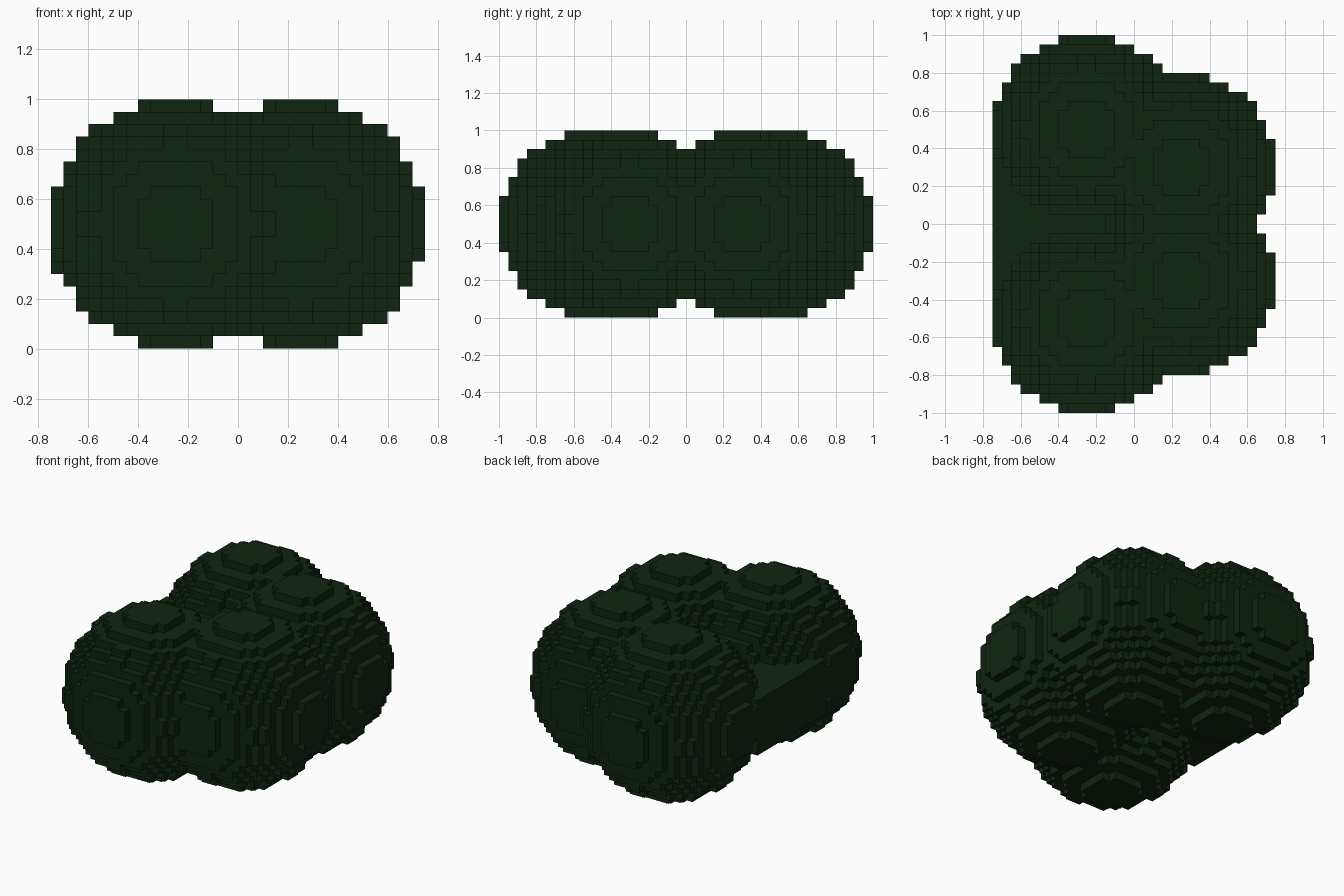
import bpy
import bmesh
from mathutils import Vector

cube = bpy.data.objects.get("Cube")
if cube:
    bpy.data.objects.remove(cube, do_unlink=True)

VOXEL = 0.05
RADIUS = 10  # in voxels

# Dark leaf green
leaf = bpy.data.materials.new("dark leaf green")
leaf.use_nodes = True
colour = (0.005, 0.018, 0.0055, 1.0)
leaf.diffuse_color = colour
bsdf = leaf.node_tree.nodes["Principled BSDF"]
bsdf.inputs["Base Color"].default_value = colour
bsdf.inputs["Roughness"].default_value = 0.9


def ball(cx, cy, cz, r=RADIUS):
    """Cells whose centres lie inside a sphere."""
    span = range(-r, r)
    return {(cx + i, cy + j, cz + k) for i in span for j in span for k in span
            if (i + .5) ** 2 + (j + .5) ** 2 + (k + .5) ** 2 <= r * r}


def block(x0, x1, y0, y1, z0, z1):
    """Cells of a solid box."""
    return {(i, j, k) for i in range(x0, x1)
            for j in range(y0, y1) for k in range(z0, z1)}


def voxel_object(name, cells, material):
    """Outer skin of a set of cells, as square faces."""
    bm = bmesh.new()
    corners = {}

    def corner(p):
        key = tuple(p)
        if key not in corners:
            corners[key] = bm.verts.new(Vector(key) * VOXEL)
        return corners[key]

    for cell in cells:
        for axis in range(3):
            for side in (0, 1):
                neighbour = list(cell)
                neighbour[axis] += 2 * side - 1
                if tuple(neighbour) in cells:
                    continue
                u, v = (axis + 1) % 3, (axis + 2) % 3
                loop = []
                for du, dv in ((0, 0), (1, 0), (1, 1), (0, 1)):
                    p = list(cell)
                    p[axis] += side
                    p[u] += du
                    p[v] += dv
                    loop.append(corner(p))
                bm.faces.new(loop if side else loop[::-1])
    mesh = bpy.data.meshes.new(name)
    bm.to_mesh(mesh)
    bm.free()
    mesh.materials.append(material)
    obj = bpy.data.objects.new(name, mesh)
    bpy.context.collection.objects.link(obj)
    return obj


# Four round leaf clumps, mirrored front to back
cells = set()
for s in (-1, 1):
    cells |= ball(-5, 10 * s, 10)
    cells |= ball(5, 6 * s, 10)

# Block bridging the gap between the two outer clumps
cells |= block(-15, 0, -7, 7, 6, 13)

voxel_object("foliage", cells, leaf)
